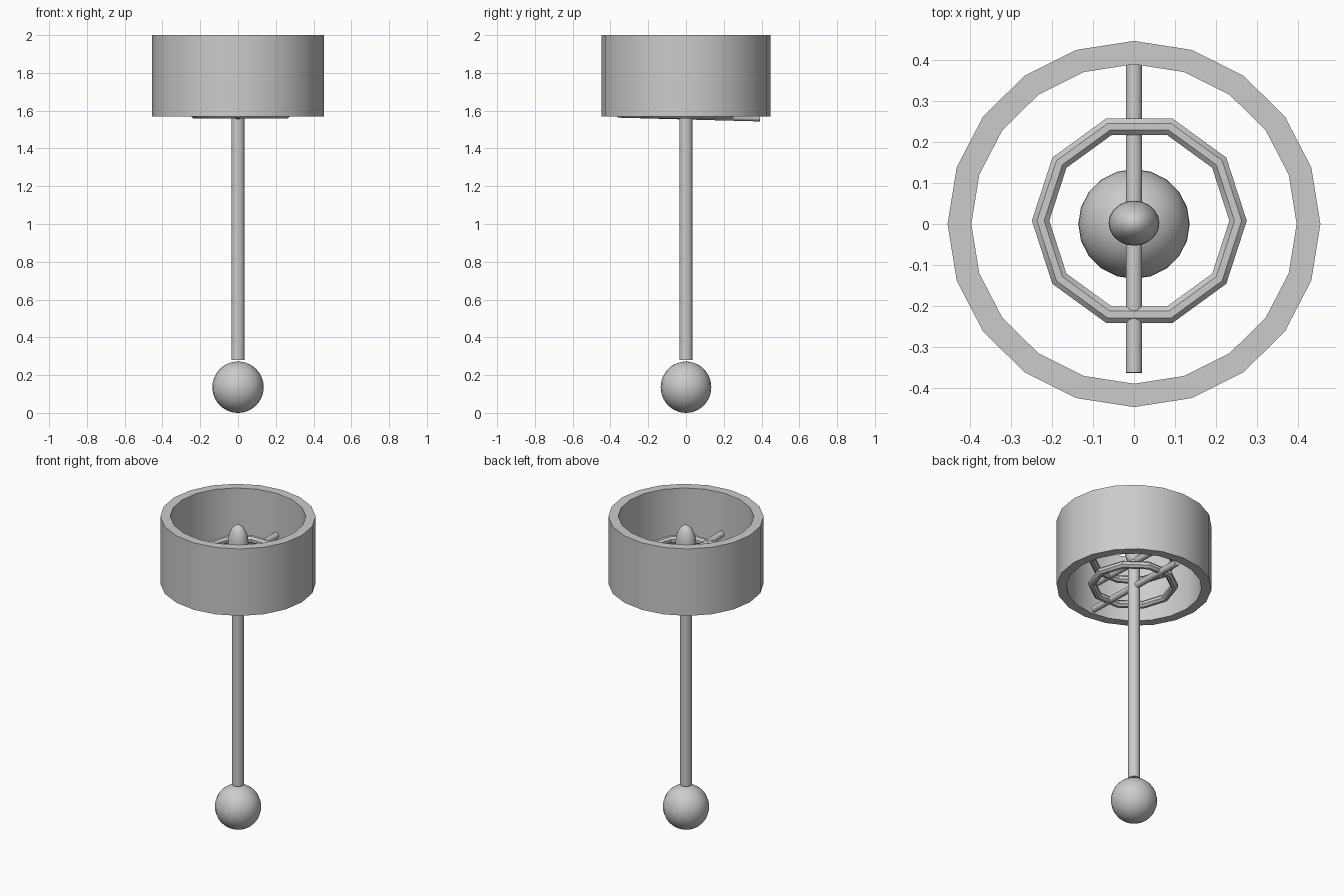
import bpy, bmesh
from math import cos, sin, pi
from mathutils import Vector

if "Cube" in bpy.data.objects:
    bpy.data.objects.remove(bpy.data.objects["Cube"])


def make(name, bm):
    bmesh.ops.recalc_face_normals(bm, faces=bm.faces)
    mesh = bpy.data.meshes.new(name)
    bm.to_mesh(mesh)
    bm.free()
    ob = bpy.data.objects.new(name, mesh)
    bpy.context.collection.objects.link(ob)
    bpy.ops.object.select_all(action='DESELECT')
    ob.select_set(True)
    bpy.context.view_layer.objects.active = ob
    bpy.ops.object.shade_smooth_by_angle(angle=pi / 6)
    return ob


def rod(name, start, end, radius, sides):
    a, b = Vector(start), Vector(end)
    bm = bmesh.new()
    bmesh.ops.create_cone(bm, cap_ends=True, segments=sides, radius1=radius,
                          radius2=radius, depth=(b - a).length)
    ob = make(name, bm)
    ob.location = (a + b) / 2
    ob.rotation_euler = (b - a).to_track_quat('Z', 'Y').to_euler()


def sweep(name, profile, sides, centre=(0, 0, 0), sx=1, sy=1):
    """Revolve a closed (radius, height) profile around z."""
    bm = bmesh.new()
    rings = [[bm.verts.new((centre[0] + r * sx * cos(2 * pi * i / sides),
                            centre[1] + r * sy * sin(2 * pi * i / sides),
                            centre[2] + z)) for r, z in profile]
             for i in range(sides)]
    n = len(profile)
    for i in range(sides):
        p, q = rings[i], rings[(i + 1) % sides]
        for k in range(n):
            m = (k + 1) % n
            bm.faces.new((p[k], q[k], q[m], p[m]))
    return make(name, bm)


def ball(name, centre, size, segments, rings):
    bm = bmesh.new()
    bmesh.ops.create_uvsphere(bm, u_segments=segments, v_segments=rings, radius=1)
    bmesh.ops.scale(bm, vec=size, verts=bm.verts)
    bmesh.ops.translate(bm, vec=centre, verts=bm.verts)
    make(name, bm)


# Hollow drum shade, open at both ends
sweep("shade", [(0.455, 1.57), (0.455, 2.0), (0.397, 2.0), (0.397, 1.57)],
      20, sy=0.982)

# Round base and upright pole
ball("base_ball", (0, 0, 0.136), (0.136, 0.134, 0.136), 20, 20)
rod("pole", (0, 0, 0.28), (0, 0, 1.75), 0.035, 20)

# Bulb on top of the pole
ball("bulb", (0, 0.002, 1.83), (0.062, 0.055, 0.115), 20, 16)

# Two support frames, each a ten-sided ring with a slightly tilted cross bar
tube = [(0.241 + 0.023 * cos(k * pi / 4 + pi / 8),
         0.023 * sin(k * pi / 4 + pi / 8)) for k in range(8)]
for label, z in (("lower", 1.579), ("upper", 1.745)):
    sweep(label + "_ring", tube, 10, (0.013, 0.008, z))
    rod(label + "_bar", (0, -0.363, z + 0.004), (0, 0.391, z - 0.016), 0.02, 16)
